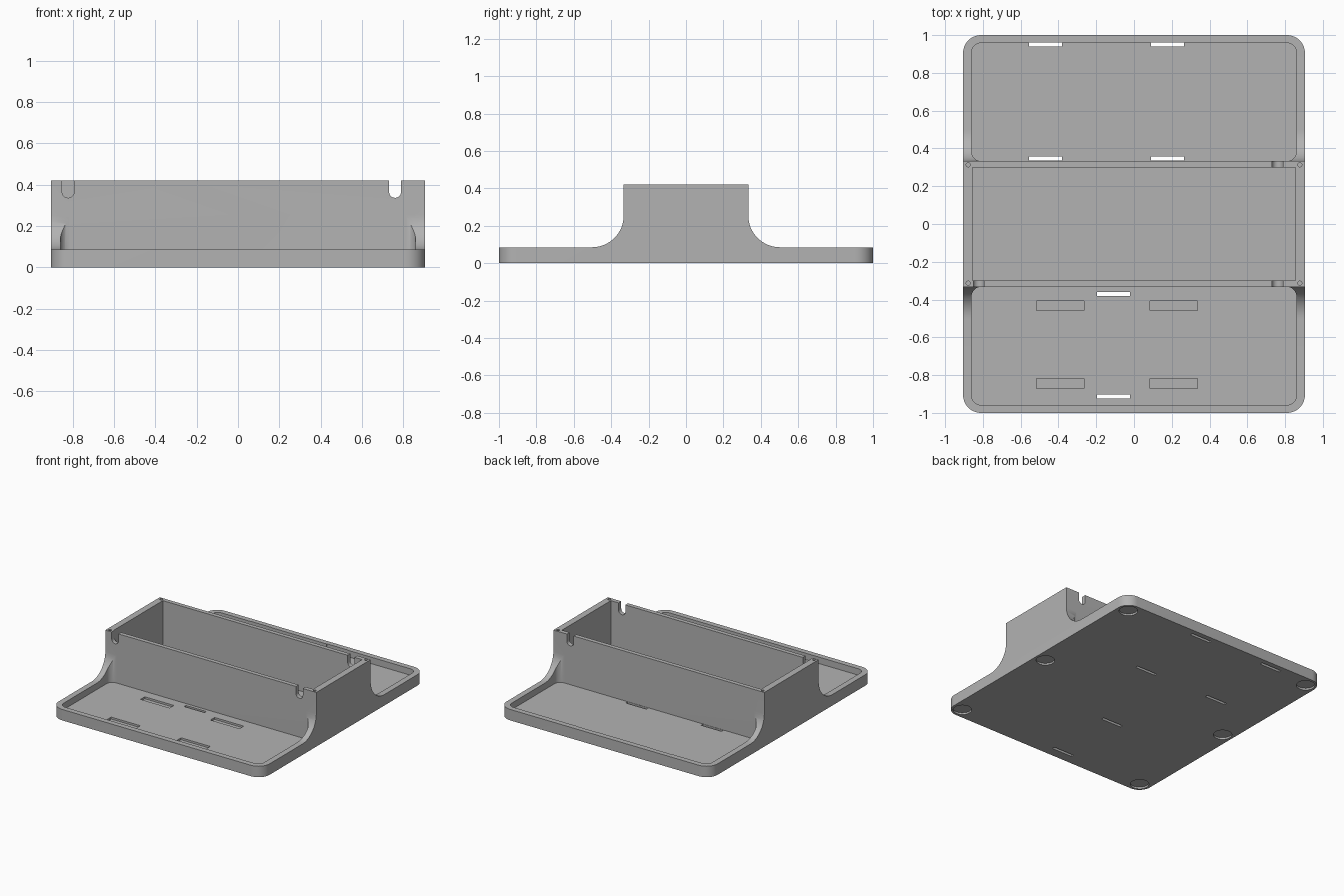
import bpy, bmesh
from math import sin, cos, pi
from mathutils import Vector

default = bpy.data.objects.get("Cube")
if default:
    bpy.data.objects.remove(default, do_unlink=True)

# Main dimensions
HALF_X, HALF_Y = 0.905, 1.0
RIM_Z, FLOOR_Z, TOP_Z = 0.085, 0.035, 0.42
BOX_Y, FILLET = 0.333, 0.17

grey = bpy.data.materials.new("plain grey")
grey.use_nodes = True
colour = (0.45, 0.45, 0.45, 1)
grey.diffuse_color = colour
grey.node_tree.nodes["Principled BSDF"].inputs["Base Color"].default_value = colour


def arc(cx, cy, r, start, end, steps):
    """Points along an arc, angles in units of pi."""
    angles = [pi * (start + (end - start) * i / steps) for i in range(steps + 1)]
    return [(cx + r * cos(a), cy + r * sin(a)) for a in angles]


def rounded_rect(x0, x1, y0, y1, r, steps=10):
    if r == 0:
        return [(x0, y0), (x1, y0), (x1, y1), (x0, y1)]
    return (arc(x1 - r, y1 - r, r, 0, 0.5, steps) + arc(x0 + r, y1 - r, r, 0.5, 1, steps)
            + arc(x0 + r, y0 + r, r, 1, 1.5, steps) + arc(x1 - r, y0 + r, r, 1.5, 2, steps))


def prism(name, outline, low, high, axis="z"):
    """Extrude a 2D outline along an axis."""
    place = {"z": lambda a, b, c: (a, b, c),
             "x": lambda a, b, c: (c, a, b),
             "y": lambda a, b, c: (a, c, b)}[axis]
    bm = bmesh.new()
    face = bm.faces.new([bm.verts.new(place(a, b, low)) for a, b in outline])
    moved = bmesh.ops.extrude_face_region(bm, geom=[face])["geom"]
    shift = Vector(place(0, 0, high - low))
    bmesh.ops.translate(bm, vec=shift, verts=[v for v in moved if isinstance(v, bmesh.types.BMVert)])
    bmesh.ops.recalc_face_normals(bm, faces=bm.faces)
    mesh = bpy.data.meshes.new(name)
    bm.to_mesh(mesh)
    bm.free()
    mesh.materials.append(grey)
    obj = bpy.data.objects.new(name, mesh)
    bpy.context.collection.objects.link(obj)
    return obj


cutters = []


def cut(outline, low, high, axis="z", operation="DIFFERENCE"):
    tool = prism("cutter", outline, low, high, axis)
    tool.hide_render = True
    mod = body.modifiers.new("cut", "BOOLEAN")
    mod.operation, mod.solver, mod.object = operation, "EXACT", tool
    cutters.append(tool)


# Side silhouette: low trays flaring up into the central box
flare = arc(BOX_Y + FILLET, RIM_Z + FILLET, FILLET, 1, 1.5, 16)
right_half = [(BOX_Y, TOP_Z)] + flare + [(HALF_Y, RIM_Z), (HALF_Y, 0)]
left_half = [(-y, z) for y, z in reversed(right_half)]
body = prism("tray_body", right_half + left_half, -HALF_X, HALF_X, "x")

# Rounded plan corners
cut(rounded_rect(-HALF_X, HALF_X, -HALF_Y, HALF_Y, 0.095), -0.1, 0.6, operation="INTERSECT")

# Front and back tray pockets, then the central box cavity
for y0, y1 in ((BOX_Y, 0.958), (-0.958, -BOX_Y)):
    cut(rounded_rect(-0.86, 0.86, y0, y1, 0.05), FLOOR_Z, 0.6)
cut(rounded_rect(-0.855, 0.855, -0.3, 0.3, 0), FLOOR_Z, 0.6)

# Cable notches with round bottoms in the box walls
for x, side in ((-0.822, -1), (0.76, -1), (0.76, 1)):
    notch = arc(x, 0.365, 0.029, 1, 2, 12) + [(x + 0.029, 0.5), (x - 0.029, 0.5)]
    cut(notch, side * 0.317 - 0.025, side * 0.317 + 0.025, "y")

# Through slots in the tray floors
for x, y in ((-0.468, 0.95), (0.178, 0.95), (-0.468, 0.347), (0.178, 0.347),
             (-0.108, -0.37), (-0.108, -0.913)):
    top = 0.2 if y > 0.9 else 0.06
    cut(rounded_rect(x - 0.088, x + 0.088, y - 0.011, y + 0.011, 0), -0.1, top)

# Shallow rectangular recesses in the front tray
for x in (-0.39, 0.21):
    for y in (-0.433, -0.845):
        cut(rounded_rect(x - 0.125, x + 0.125, y - 0.026, y + 0.026, 0), FLOOR_Z - 0.015, 0.06)

# Screw holes in the box corners and foot recesses underneath
for sx in (-1, 1):
    for sy in (-1, 1):
        cut(arc(sx * 0.878, sy * 0.313, 0.011, 0, 2, 16)[:-1], 0.32, 0.5)
    for y in (-0.915, 0, 0.915):
        cut(arc(sx * 0.82, y, 0.066, 0, 2, 32)[:-1], -0.1, 0.014)

# Bake the cuts and remove the cutters
graph = bpy.context.evaluated_depsgraph_get()
result = bpy.data.meshes.new_from_object(body.evaluated_get(graph))
body.modifiers.clear()
body.data = result
result.materials.clear()
result.materials.append(grey)
for poly in result.polygons:
    poly.material_index = 0
for tool in cutters:
    bpy.data.objects.remove(tool, do_unlink=True)

bpy.ops.object.select_all(action="DESELECT")
body.select_set(True)
bpy.context.view_layer.objects.active = body
bpy.ops.object.shade_smooth_by_angle(angle=pi / 6)
